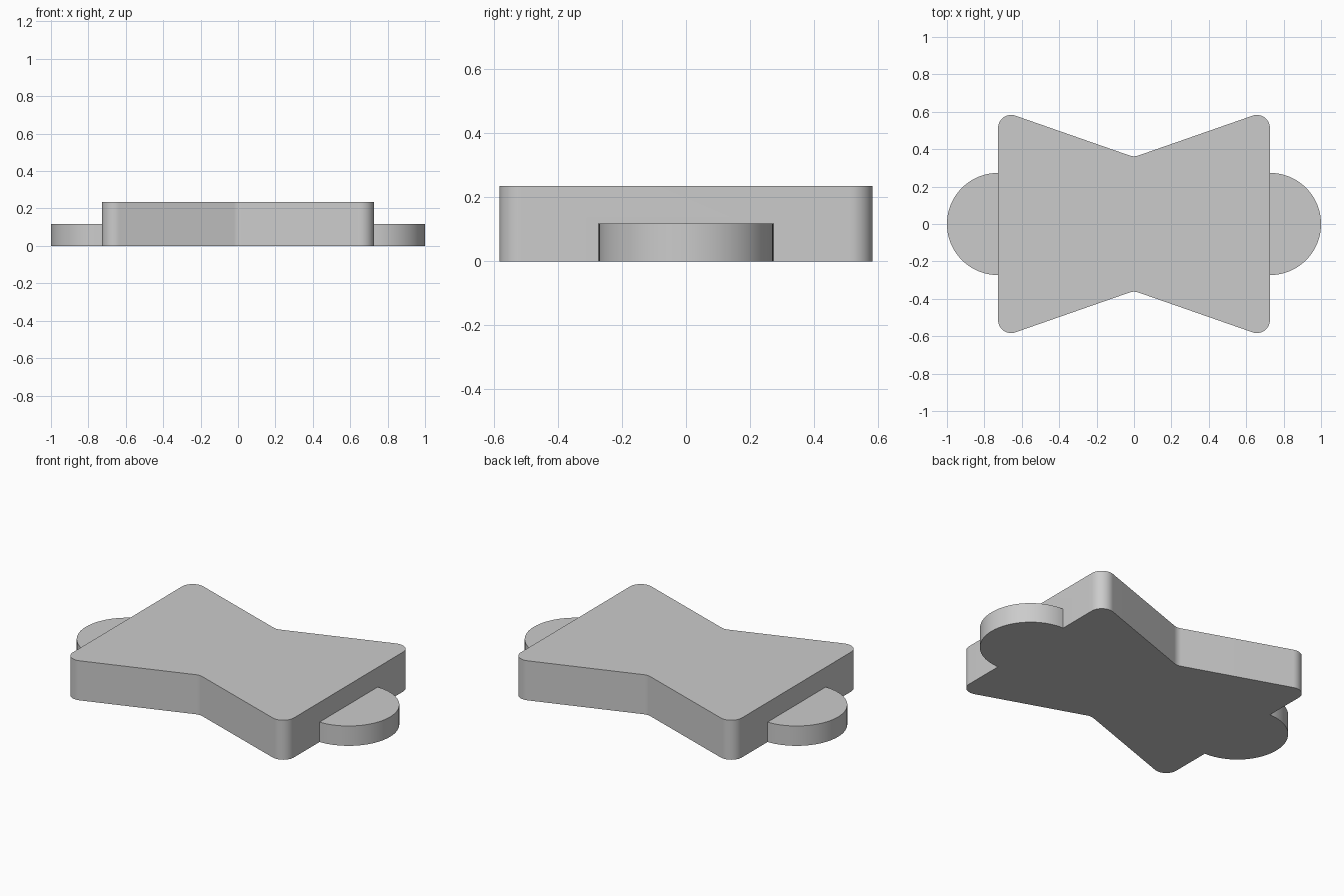
import bpy, bmesh
from math import radians, sin, cos, asin, atan2, hypot, degrees

if "Cube" in bpy.data.objects:
    bpy.data.objects.remove(bpy.data.objects["Cube"])

BODY_X, BODY_Y, WAIST_Y, R = 0.727, 0.583, 0.362, 0.07
BODY_H, TAB_H, TAB_R = 0.235, 0.118, 0.273


def arc(cx, cy, r, a0, a1, n):
    """Points on an arc, angles in degrees."""
    angles = [radians(a0 + (a1 - a0) * i / n) for i in range(n + 1)]
    return [(cx + r * cos(a), cy + r * sin(a)) for a in angles]


def slab(name, outline, height):
    """Extrude a counter-clockwise outline upward from z = 0."""
    bm = bmesh.new()
    face = bm.faces.new([bm.verts.new((x, y, 0)) for x, y in outline])
    top = bmesh.ops.extrude_face_region(bm, geom=[face], use_keep_orig=True)
    bmesh.ops.translate(bm, vec=(0, 0, height),
                        verts=[v for v in top["geom"] if isinstance(v, bmesh.types.BMVert)])
    bmesh.ops.recalc_face_normals(bm, faces=bm.faces)
    mesh = bpy.data.meshes.new(name)
    bm.to_mesh(mesh)
    bm.free()
    obj = bpy.data.objects.new(name, mesh)
    bpy.context.collection.objects.link(obj)
    return obj


# Bow-tie body: rounded corners joined by tangents to a softened waist
cx, cy, wy = BODY_X - R, BODY_Y - R, WAIST_Y + R
slope = degrees(atan2(cy - wy, cx) + asin(2 * R / hypot(cx, cy - wy)))
quarter = arc(cx, cy, R, 0, 90 + slope, 14) + arc(0, wy, R, 270 + slope, 270, 4)
upper = quarter + [(-x, y) for x, y in reversed(quarter[:-1])]
outline = upper + [(-x, -y) for x, y in upper]
body = slab("bow_tie_plate", outline, BODY_H)

# Low rounded end tabs, one strip running through the body
tabs = slab("end_tabs", arc(BODY_X, 0, TAB_R, -90, 90, 40)
            + arc(-BODY_X, 0, TAB_R, 90, 270, 40), TAB_H)
tabs.hide_render = True

# Fuse the tabs into the body
union = body.modifiers.new("fuse_tabs", "BOOLEAN")
union.operation = "UNION"
union.solver = "EXACT"
union.object = tabs
bpy.context.view_layer.objects.active = body
body.select_set(True)
bpy.ops.object.modifier_apply(modifier=union.name)
bpy.data.objects.remove(tabs)
bpy.ops.object.shade_smooth_by_angle(angle=radians(18))
